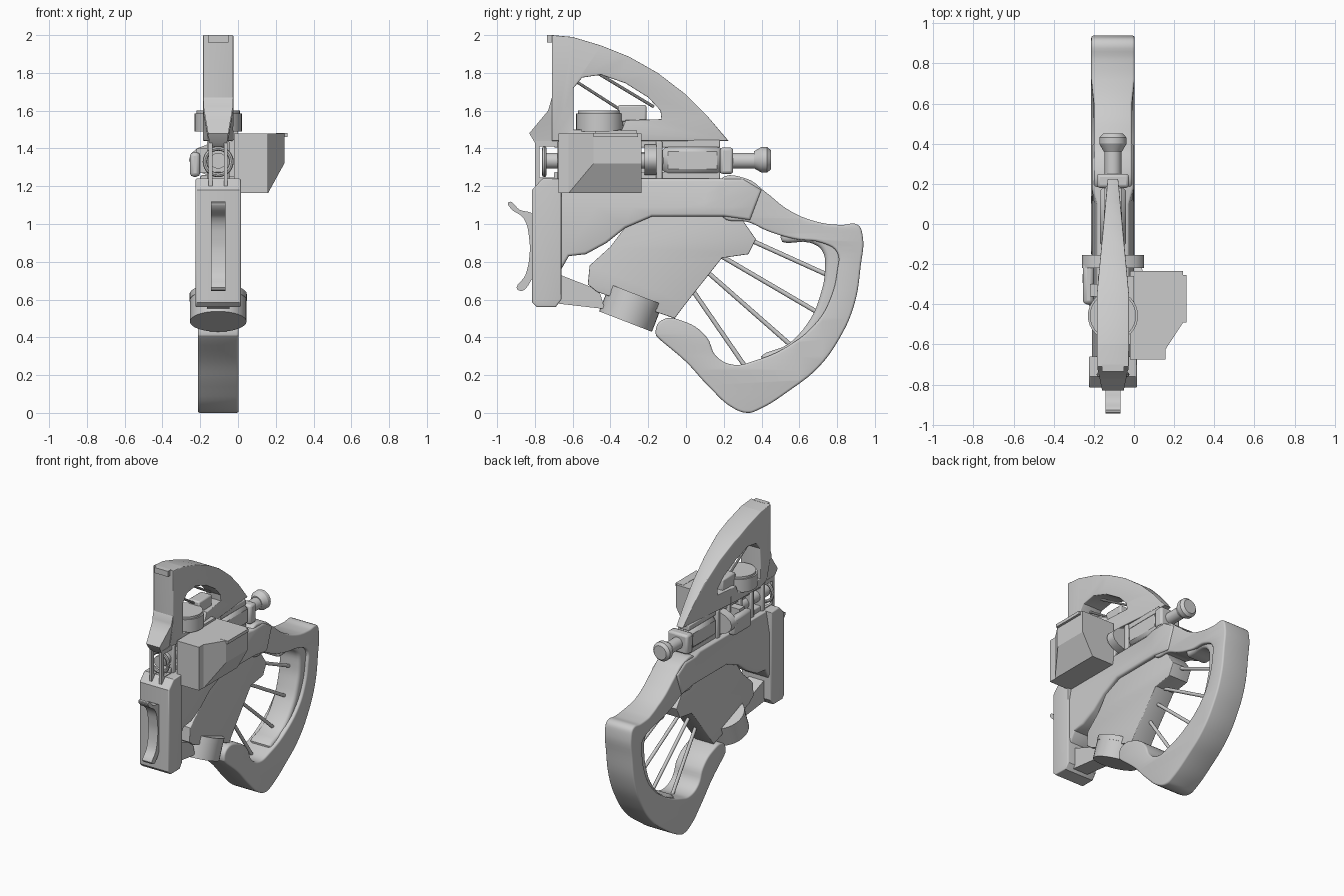
import bpy, bmesh, math
from mathutils import Vector, Matrix

if "Cube" in bpy.data.objects:
    bpy.data.objects.remove(bpy.data.objects["Cube"])

CX = -0.105  # centre plane of the frame
grey = bpy.data.materials.new("plain_grey")
grey.diffuse_color = (0.6, 0.6, 0.6, 1)
grey.use_nodes = True
grey.node_tree.nodes["Principled BSDF"].inputs["Base Color"].default_value = grey.diffuse_color
# local (x, y, z) -> world (y, z, x)
SIDE = Matrix(((0, 0, 1, 0), (1, 0, 0, 0), (0, 1, 0, 0), (0, 0, 0, 1)))


def finish(ob, name, angle=35):
    ob.name = name
    ob.data.materials.clear()
    ob.data.materials.append(grey)
    bpy.ops.object.select_all(action='DESELECT')
    ob.select_set(True)
    bpy.context.view_layer.objects.active = ob
    bpy.ops.object.shade_smooth_by_angle(angle=math.radians(angle))
    return ob


def plate(name, outlines, half, bevel=0.0, smooth=False, width=None, ycuts=(), zcuts=()):
    """Side profile(s) in (y, z), thickened about the centre plane; width(y, z) scales x."""
    cu = bpy.data.curves.new(name, 'CURVE')
    cu.dimensions = '2D'
    cu.fill_mode = 'BOTH'
    cu.extrude = half - bevel
    cu.bevel_depth = bevel
    cu.bevel_resolution = 2
    cu.offset = -bevel
    cu.resolution_u = 5
    for pts in outlines:
        sp = cu.splines.new('BEZIER')
        sp.bezier_points.add(len(pts) - 1)
        for bp, p in zip(sp.bezier_points, pts):
            bp.co = (p[0], p[1], 0)
            bp.handle_left_type = bp.handle_right_type = 'AUTO' if smooth else 'VECTOR'
        sp.use_cyclic_u = True
    ob = bpy.data.objects.new(name, cu)
    bpy.context.collection.objects.link(ob)
    bpy.ops.object.select_all(action='DESELECT')
    ob.select_set(True)
    bpy.context.view_layer.objects.active = ob
    bpy.ops.object.convert(target='MESH')
    ob = bpy.context.view_layer.objects.active
    ob.data.transform(SIDE)
    bm = bmesh.new()
    bm.from_mesh(ob.data)
    bmesh.ops.remove_doubles(bm, verts=bm.verts, dist=0.0005)
    for co, no in [((0, y, 0), (0, 1, 0)) for y in ycuts] + [((0, 0, z), (0, 0, 1)) for z in zcuts]:
        bmesh.ops.bisect_plane(bm, geom=bm.verts[:] + bm.edges[:] + bm.faces[:],
                               plane_co=co, plane_no=no)
    for v in bm.verts:
        v.co.x = v.co.x * (width(v.co.y, v.co.z) if width else 1) + CX
    bmesh.ops.recalc_face_normals(bm, faces=bm.faces)
    bm.to_mesh(ob.data)
    bm.free()
    return finish(ob, name)


def box(name, x, y, z, bevel=0.0):
    lo, hi = Vector((x[0], y[0], z[0])), Vector((x[1], y[1], z[1]))
    bpy.ops.mesh.primitive_cube_add(size=1, location=(lo + hi) / 2)
    ob = bpy.context.object
    ob.scale = hi - lo
    bpy.ops.object.transform_apply(location=True, scale=True)
    if bevel:
        m = ob.modifiers.new("edge", 'BEVEL')
        m.width, m.segments = bevel, 2
    return finish(ob, name)


def rod(name, a, b, r, r2=None, sides=32):
    a, b = Vector(a), Vector(b)
    bpy.ops.mesh.primitive_cone_add(vertices=sides, radius1=r, radius2=r if r2 is None else r2,
                                    depth=(b - a).length, location=(a + b) / 2,
                                    rotation=(b - a).to_track_quat('Z', 'Y').to_euler())
    return finish(bpy.context.object, name)


def clamp(t):
    return max(0.0, min(1.0, t))


# rear loop stock, slimmer along its upper neck
plate("stock_loop", [[
    (0.18, 1.235), (0.32, 1.24), (0.42, 1.17), (0.55, 1.07), (0.70, 1.01), (0.82, 0.995),
    (0.91, 0.995), (0.935, 0.94), (0.925, 0.78), (0.89, 0.57), (0.81, 0.39), (0.70, 0.24),
    (0.55, 0.12), (0.38, 0.015), (0.33, 0.0), (0.25, 0.025), (0.12, 0.14), (0.0, 0.27),
    (-0.15, 0.40), (-0.16, 0.415), (-0.13, 0.49), (0.0, 0.48), (0.11, 0.40), (0.16, 0.30),
    (0.25, 0.255), (0.36, 0.275), (0.55, 0.36), (0.70, 0.49), (0.77, 0.62), (0.80, 0.75),
    (0.80, 0.85), (0.72, 0.90), (0.58, 0.92), (0.44, 0.96), (0.33, 1.01), (0.19, 1.04)]],
    0.108, 0.012, True,
    lambda y, z: 1 - 0.12 * clamp((z - 0.8) / 0.15) * clamp((0.72 - y) / 0.12),
    (0.6, 0.72), (0.8, 0.95))
# inner liner that carries the spoke ends
plate("loop_liner", [[
    (0.50, 0.93), (0.66, 0.90), (0.72, 0.86), (0.735, 0.75), (0.71, 0.62), (0.66, 0.50),
    (0.55, 0.37), (0.40, 0.27), (0.56, 0.33), (0.74, 0.46), (0.82, 0.62), (0.86, 0.78),
    (0.85, 0.90), (0.72, 0.95)]], 0.085, 0.025, True)

# upper body narrowing towards its top, and the recessed side panel below it
plate("upper_body", [[
    (-0.70, 1.24), (0.30, 1.24), (0.40, 1.18), (0.34, 1.02), (0.20, 1.04), (-0.18, 1.04),
    (-0.32, 0.98), (-0.42, 0.90), (-0.53, 0.84), (-0.62, 0.83), (-0.66, 0.76), (-0.70, 0.74)]],
    0.105, 0.015, False,
    lambda y, z: 1 - 0.22 * clamp((z - 1.09) / 0.13) * clamp((0.18 - y) / 0.08),
    (0.10, 0.18), (1.09,))
plate("side_panel", [[
    (-0.40, 0.88), (-0.51, 0.78), (-0.52, 0.68), (-0.47, 0.64), (-0.06, 0.50), (0.0, 0.58),
    (0.19, 0.82), (0.33, 0.84), (0.37, 0.92), (0.30, 1.02), (0.20, 1.08), (-0.25, 1.08)]],
    0.078, 0.005)
plate("lower_strut", [[(-0.69, 0.74), (-0.46, 0.65), (-0.43, 0.55), (-0.69, 0.58)]], 0.06)

# front upright with the finger lever
plate("front_upright", [[
    (-0.815, 1.18), (-0.76, 1.24), (-0.66, 1.24), (-0.66, 0.60), (-0.69, 0.56),
    (-0.79, 0.56), (-0.815, 0.585)]], 0.12, 0.008)
plate("finger_lever", [[
    (-0.94, 1.115), (-0.88, 1.075), (-0.81, 1.05), (-0.79, 0.90), (-0.81, 0.72), (-0.89, 0.65),
    (-0.85, 0.73), (-0.83, 0.82), (-0.83, 0.92), (-0.86, 1.03), (-0.93, 1.085)]], 0.038, 0, True)

# top fin with its window, tapering to the rear, and its nose tapering downwards
plate("top_fin", [
    [(-0.71, 2.0), (-0.60, 1.99), (-0.45, 1.945), (-0.30, 1.885), (-0.15, 1.80), (0.0, 1.685),
     (0.11, 1.575), (0.225, 1.44), (-0.71, 1.44)],
    [(-0.595, 1.50), (-0.595, 1.72), (-0.55, 1.775), (-0.45, 1.79), (-0.32, 1.745),
     (-0.20, 1.67), (-0.135, 1.60), (-0.13, 1.555), (-0.32, 1.55), (-0.34, 1.50)]],
    0.08, 0.006, False,
    lambda y, z: (1 - 0.68 * clamp((y + 0.35) / 0.58))
    * (1 - 0.35 * clamp((1.6 - z) / 0.16) * clamp((-0.60 - y) / 0.1)),
    (-0.60, -0.35), (1.6,))
plate("fin_nose", [[(-0.69, 1.70), (-0.71, 1.67), (-0.73, 1.60), (-0.83, 1.48), (-0.80, 1.43),
                    (-0.78, 1.41), (-0.71, 1.41), (-0.68, 1.44)]], 0.078, 0, False,
      lambda y, z: 1 - 0.4 * clamp((1.62 - z) / 0.18), (), (1.62, 1.55))
box("fin_tip", (-0.16, -0.05), (-0.735, -0.70), (1.96, 2.0))
rod("fin_rod_long", (CX, -0.47, 1.80), (CX, -0.17, 1.62), 0.008, sides=10)
rod("fin_rod_short", (CX, -0.59, 1.76), (CX, -0.34, 1.60), 0.008, sides=10)
rod("top_drum", (CX, -0.457, 1.49), (CX, -0.457, 1.585), 0.125)
rod("top_drum_cap", (CX, -0.457, 1.58), (CX, -0.457, 1.60), 0.115)
box("drum_base", (-0.18, 0.0), (-0.48, -0.26), (1.45, 1.495))
box("fin_block", (-0.15, -0.06), (-0.36, -0.21), (1.54, 1.63), 0.01)

# large chamfered side box
bx = box("side_box", (-0.02, 0.245), (-0.675, -0.235), (1.165, 1.48))
bm = bmesh.new()
bm.from_mesh(bx.data)
for co, no in (((0.16, 0, 1.165), (0.155, 0, -0.085)), ((0.16, -0.62, 0), (0.13, -0.085, 0))):
    cut = bmesh.ops.bisect_plane(bm, geom=bm.verts[:] + bm.edges[:] + bm.faces[:],
                                 plane_co=co, plane_no=no, clear_outer=True)
    edges = [e for e in cut['geom_cut'] if isinstance(e, bmesh.types.BMEdge)]
    bmesh.ops.edgeloop_fill(bm, edges=edges)
bmesh.ops.recalc_face_normals(bm, faces=bm.faces)
bm.to_mesh(bx.data)
bm.free()
box("box_front", (-0.02, 0.158), (-0.675, -0.62), (1.165, 1.48))
box("box_lip", (0.20, 0.262), (-0.49, -0.255), (1.46, 1.482))
box("box_mount", (-0.12, 0.0), (-0.60, -0.28), (1.25, 1.45))

# central rod, rails and spacers between body and fin
rod("core_rod", (CX, -0.76, 1.335), (CX, 0.40, 1.335), 0.042)
for z in (1.255, 1.425):
    box("rail", (-0.15, -0.06), (-0.70, 0.18), (z - 0.02, z + 0.02), 0.006)
for i in range(5):
    y = -0.68 + i * 0.13
    box("rail_spacer", (-0.165, -0.045), (y, y + 0.035), (1.23, 1.44), 0.008)
rc = box("receiver", (-0.17, -0.04), (-0.13, 0.20), (1.255, 1.42))
rc.modifiers.new("chamfer", 'BEVEL').width = 0.035
box("rear_collar", (-0.185, -0.025), (0.18, 0.25), (1.265, 1.405), 0.015)

# rear knob
rod("knob_neck", (CX, 0.36, 1.34), (CX, 0.40, 1.34), 0.045, 0.068)
rod("knob_end", (CX, 0.40, 1.34), (CX, 0.43, 1.34), 0.068)
rod("knob_face", (CX, 0.43, 1.34), (CX, 0.45, 1.34), 0.068, 0.05)

# side clip and lever
clip = rod("side_clip", (CX, -0.22, 1.34), (CX, -0.155, 1.34), 0.155, sides=16)
for v in clip.data.vertices:
    w = clip.matrix_basis @ v.co
    w.z = 1.34 + (w.z - 1.34) * 0.56
    v.co = clip.matrix_basis.inverted() @ w
box("clip_lever", (-0.255, -0.20), (-0.40, -0.19), (1.25, 1.38), 0.02)
box("lever_bridge", (-0.22, -0.10), (-0.36, -0.30), (1.27, 1.40))

# front ring and its side posts
bpy.ops.mesh.primitive_torus_add(major_radius=0.07, minor_radius=0.012, major_segments=28,
                                 minor_segments=8, location=(CX, -0.75, 1.33),
                                 rotation=(math.pi / 2, 0, 0))
finish(bpy.context.object, "front_ring")
for s in (-1, 1):
    x = CX + s * 0.04
    box("front_post", (x - 0.01, x + 0.01), (-0.80, -0.775), (1.20, 1.44))
    for z in (1.215, 1.41):
        box("post_bracket", (x - 0.01, x + 0.01), (-0.80, -0.68), (z, z + 0.03))

# tilted lower drum
down = Vector((0, -0.36, -0.93)).normalized()
top = Vector((CX, -0.275, 0.60))
rod("drum_collar", top - down * 0.03, top + down * 0.005, 0.152)
rod("lower_drum", top, top + down * 0.125, 0.15)

# spokes from the panel to the loop
for a, b in (((0.33, 0.92), (0.75, 0.73)), ((0.17, 0.84), (0.70, 0.53)),
             ((0.08, 0.775), (0.57, 0.345)), ((0.0, 0.70), (0.31, 0.25))):
    rod("spoke", (CX, *a), (CX, *b), 0.012, sides=12)
